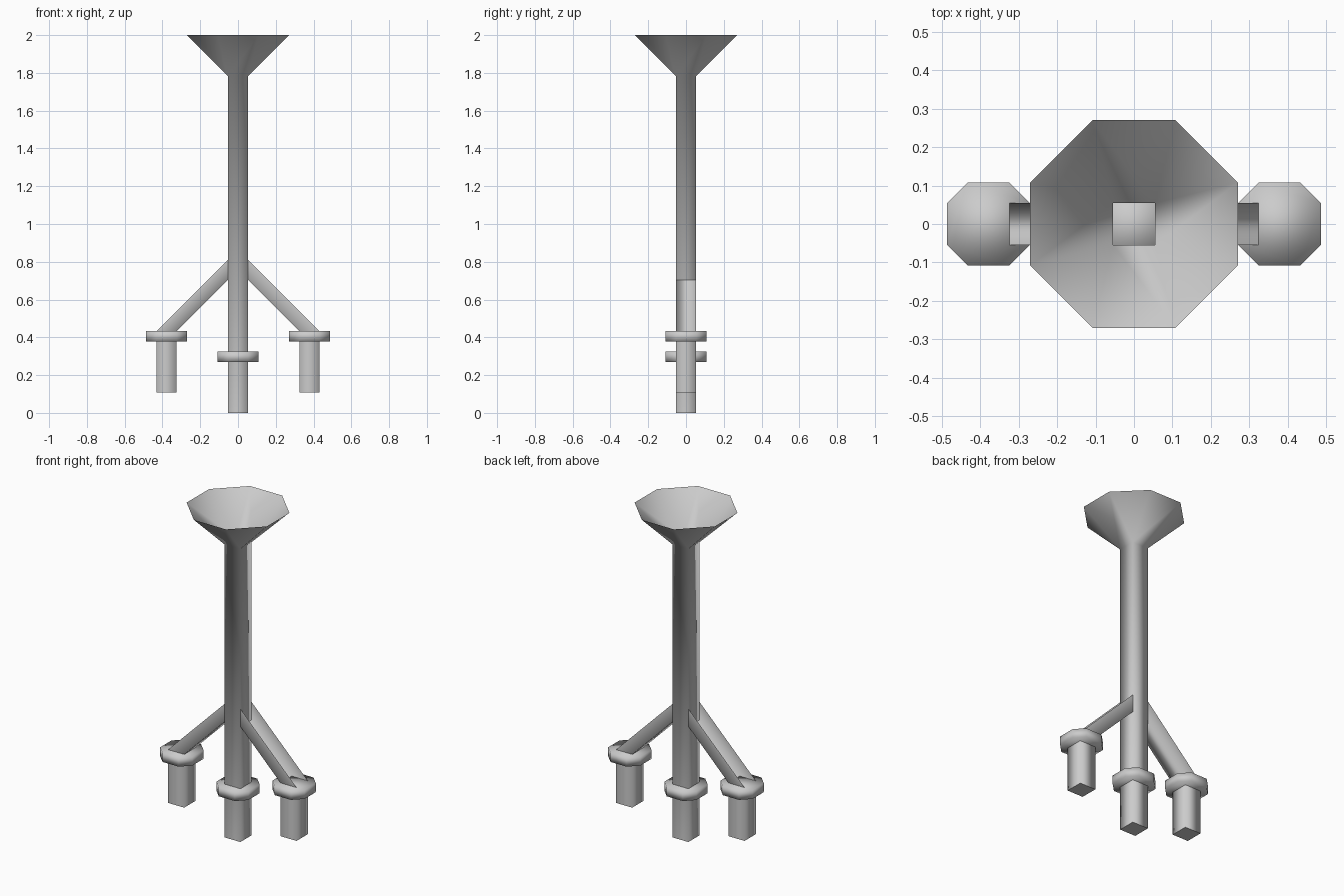
import bpy, bmesh

if "Cube" in bpy.data.objects:
    bpy.data.objects.remove(bpy.data.objects["Cube"])

U = 2 / 37  # modelling unit: half the thickness of a post


def ring(bm, pts, z):
    return [bm.verts.new((x * U, y * U, z * U)) for x, y in pts]


def square(cx=0):
    return [(cx - 1, -1), (cx + 1, -1), (cx + 1, 1), (cx - 1, 1)]


def octagon(cx, r, c):
    return [(cx + x, y) for x, y in ((-c, -r), (c, -r), (r, -c), (r, c),
                                     (c, r), (-c, r), (-r, c), (-r, -c))]


def bridge(bm, a, b):
    n = len(a)
    for i in range(n):
        j = (i + 1) % n
        bm.faces.new((a[i], a[j], b[j], b[i])).smooth = True


def finish(bm, name):
    mesh = bpy.data.meshes.new(name)
    bm.to_mesh(mesh)
    bm.free()
    obj = bpy.data.objects.new(name, mesh)
    bpy.context.collection.objects.link(obj)
    return obj


def collar(name, cx, z):
    bm = bmesh.new()
    lo, hi = (ring(bm, octagon(cx, 2, 1), h) for h in (z, z + 1))
    bridge(bm, lo, hi)
    bm.faces.new(lo[::-1]).smooth = True
    bm.faces.new(hi).smooth = True
    finish(bm, name)


def post(bm, cx, z0, z1):
    lo, hi = ring(bm, square(cx), z0), ring(bm, square(cx), z1)
    bridge(bm, lo, hi)
    bm.faces.new(lo[::-1])
    return hi


# Hollow central post flaring into an open eight-sided funnel
bm = bmesh.new()
neck = post(bm, 0, 0, 33)
rim = ring(bm, octagon(0, 5, 2), 37)
for i in range(4):
    j = (i + 1) % 4
    a, b, c = rim[2 * i], rim[2 * i + 1], rim[(2 * i + 2) % 8]
    bm.faces.new((neck[i], neck[j], b, a)).smooth = True
    bm.faces.new((neck[j], c, b)).smooth = True
finish(bm, "central_post_and_funnel")
collar("central_collar", 0, 5)

for side, sx in (("left", -1), ("right", 1)):
    # Side leg with its collar
    bm = bmesh.new()
    post(bm, 7 * sx, 2, 7.5)
    finish(bm, side + "_leg")
    collar(side + "_collar", 7 * sx, 7)

    # Slanted arm: a trough open on its upper side
    bm = bmesh.new()
    section = []
    for y in (-1, 1):
        section.append([bm.verts.new((x * sx * U, y * U, z * U))
                        for x, z in ((1, 15), (1, 13), (6, 8), (8, 8))])
    front, back = section
    faces = [bm.faces.new(front), bm.faces.new(back[::-1]),
             bm.faces.new((front[2], front[1], back[1], back[2]))]
    for f in faces:
        f.smooth = True
    if sx < 0:
        bmesh.ops.reverse_faces(bm, faces=faces)
    finish(bm, side + "_arm")
